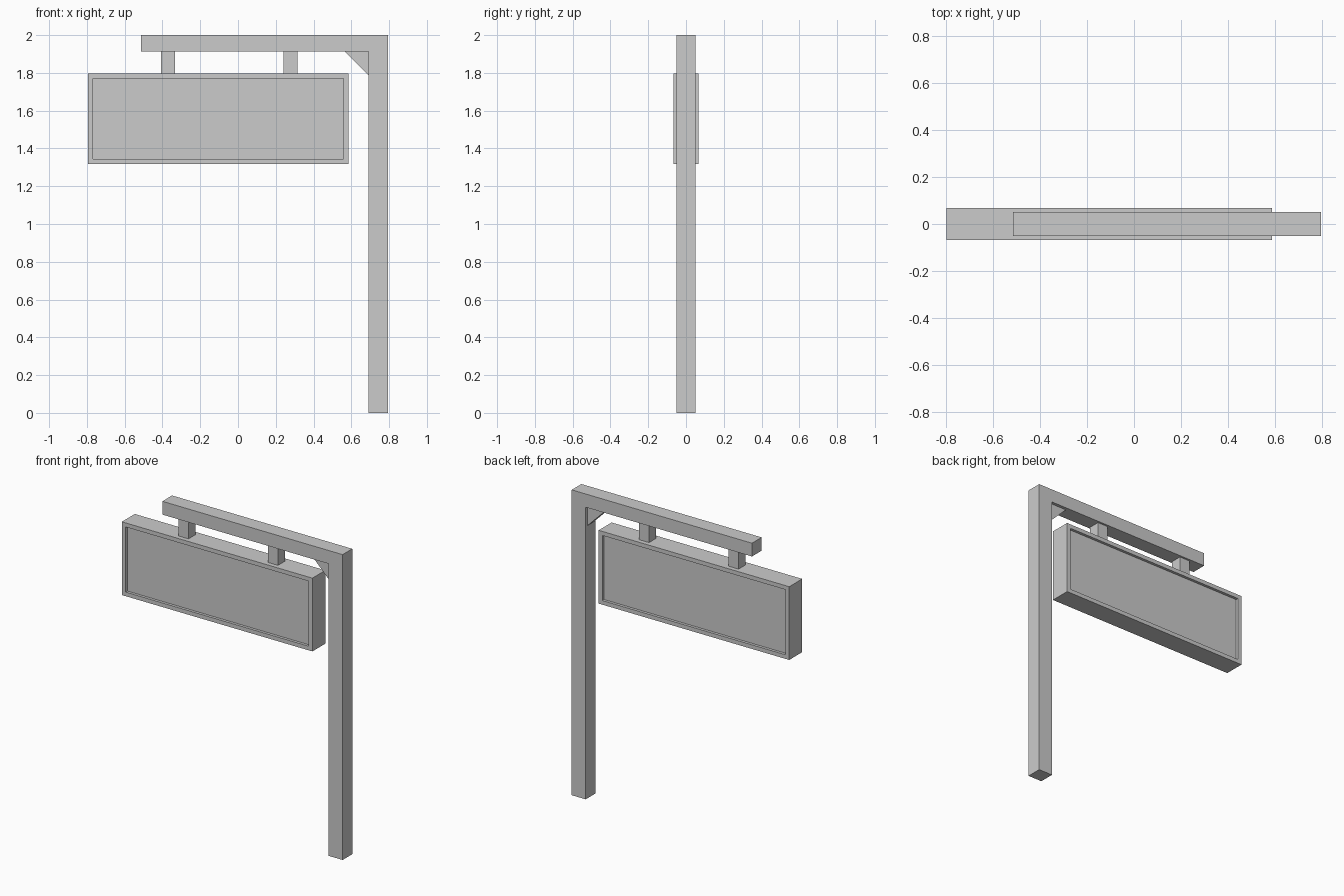
import bpy, bmesh
from mathutils import Vector

if "Cube" in bpy.data.objects:
    bpy.data.objects.remove(bpy.data.objects["Cube"])


def extrude_profile(name, points, depth):
    """Extrude an (x, z) outline along y, centred on y = 0."""
    bm = bmesh.new()
    face = bm.faces.new([bm.verts.new((x, -depth / 2, z)) for x, z in points])
    ext = bmesh.ops.extrude_face_region(bm, geom=[face])
    moved = [v for v in ext["geom"] if isinstance(v, bmesh.types.BMVert)]
    bmesh.ops.translate(bm, verts=moved, vec=Vector((0, depth, 0)))
    return finish(name, bm)


def finish(name, bm):
    bmesh.ops.recalc_face_normals(bm, faces=bm.faces)
    mesh = bpy.data.meshes.new(name)
    bm.to_mesh(mesh)
    bm.free()
    obj = bpy.data.objects.new(name, mesh)
    bpy.context.collection.objects.link(obj)
    return obj


def rect(x0, x1, z0, z1):
    return [(x0, z0), (x1, z0), (x1, z1), (x0, z1)]


# Post and overhead arm as one L-shaped piece
extrude_profile("post_and_arm", [(0.692, 0), (0.793, 0), (0.793, 2), (-0.513, 2),
                                 (-0.513, 1.913), (0.692, 1.913)], 0.10)

# Triangular corner brace
extrude_profile("corner_brace", [(0.565, 1.913), (0.692, 1.786), (0.692, 1.913)], 0.06)

# Hangers between arm and sign
for side, x in (("left", -0.37), ("right", 0.279)):
    extrude_profile("hanger_" + side, rect(x - 0.037, x + 0.037, 1.797, 1.913), 0.074)

# Sign box with a recessed panel on front and back
X0, X1, Z0, Z1, HALF, RECESS = -0.795, 0.586, 1.317, 1.797, 0.067, 0.018
sign = extrude_profile("sign_board", rect(X0, X1, Z0, Z1), HALF * 2)
bm = bmesh.new()
bm.from_mesh(sign.data)
bm.normal_update()
panels = [f for f in bm.faces if abs(f.normal.y) > 0.9]
bmesh.ops.inset_individual(bm, faces=panels, thickness=0.038)
for f in panels:
    sign_y = 1 if f.calc_center_median().y > 0 else -1
    ring = bmesh.ops.extrude_discrete_faces(bm, faces=[f])["faces"]
    bmesh.ops.translate(bm, verts=ring[0].verts, vec=Vector((0, -sign_y * RECESS, 0)))
bm.to_mesh(sign.data)
bm.free()
